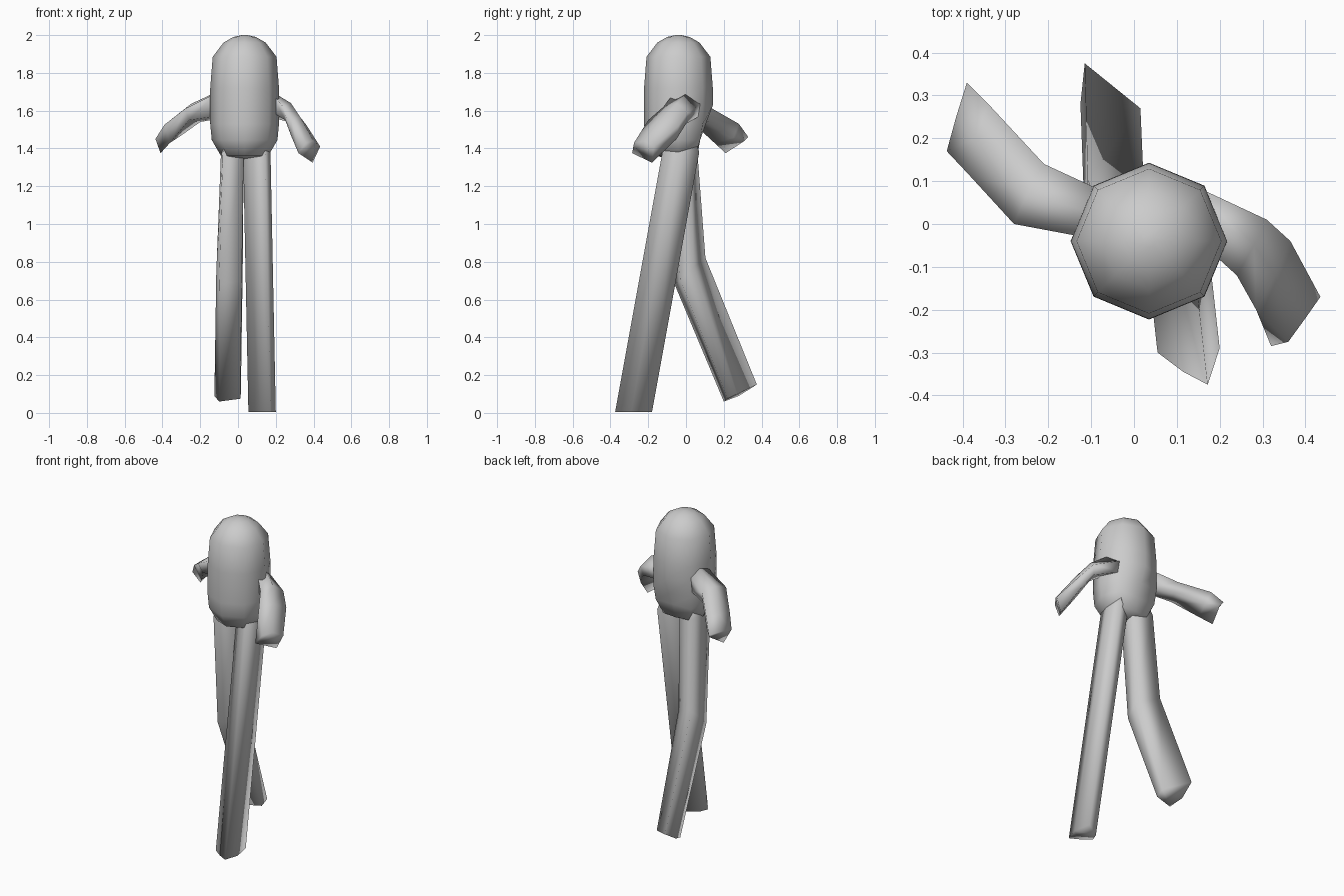
import bpy, bmesh, math
from mathutils import Vector

grey = bpy.data.materials.new("plain_grey")
grey.diffuse_color = (0.6, 0.6, 0.6, 1)


def loft(name, rings, angle=180):
    """Skin a list of equal-sized point rings and cap both ends."""
    bm = bmesh.new()
    vr = [[bm.verts.new(p) for p in r] for r in rings]
    n = len(vr[0])
    for a, b in zip(vr, vr[1:]):
        for i in range(n):
            j = (i + 1) % n
            bm.faces.new((a[i], a[j], b[j], b[i]))
    bm.faces.new(vr[0])
    bm.faces.new(vr[-1])
    bmesh.ops.recalc_face_normals(bm, faces=bm.faces)
    me = bpy.data.meshes.new(name)
    bm.to_mesh(me)
    bm.free()
    me.materials.append(grey)
    ob = bpy.data.objects.new(name, me)
    bpy.context.collection.objects.link(ob)
    bpy.ops.object.select_all(action='DESELECT')
    ob.select_set(True)
    bpy.context.view_layer.objects.active = ob
    bpy.ops.object.shade_smooth_by_angle(angle=math.radians(angle))
    return ob


def root(ring, x, y, z):
    """Shrink a ring towards a point inside the body so the limb blends in."""
    return [(x + (p[0] - x) * 0.6, y + (p[1] - y) * 0.6, z) for p in ring]


# Eight-sided capsule body, drawn in at the lower back: radius, height, back limit
profile = [(0.02, 1.345, 1), (0.125, 1.36, 0.06), (0.174, 1.445, 0.075), (0.182, 1.53, 0.105),
           (0.183, 1.63, 1), (0.182, 1.72, 1), (0.169, 1.885, 1), (0.112, 1.96, 1),
           (0.06, 1.99, 1), (0.015, 2.0, 1)]
rings = [[(0.035 + r * math.cos(k * math.pi / 4),
           min(-0.04 + r * math.sin(k * math.pi / 4), back), z) for k in range(8)]
         for r, z, back in profile]
loft("body", rings)

# Straight front leg
foot = [(0.172, -0.375), (0.115, -0.345), (0.055, -0.3), (0.075, -0.25), (0.18, -0.18), (0.2, -0.29)]
hip = [(x - 0.028, y + 0.25, 1.38) for x, y in foot]
loft("front_leg", [[(x, y, 0.005) for x, y in foot], hip, root(hip, 0.08, -0.04, 1.52)])

# Bent rear leg: hip, knee, foot
hip = [(-0.09, 0.06, 1.38), (0.03, 0.02, 1.38), (0.03, -0.08, 1.38), (-0.08, -0.13, 1.38), (-0.09, -0.03, 1.38)]
loft("rear_leg", [
    root(hip, -0.01, -0.04, 1.52), hip,
    [(-0.108, 0.103, 0.82), (0.025, 0.04, 0.77), (0.02, -0.03, 0.7), (-0.1, -0.06, 0.68), (-0.115, 0.01, 0.74)],
    [(-0.115, 0.375, 0.15), (0.015, 0.27, 0.1), (0.012, 0.22, 0.075), (-0.1, 0.2, 0.06), (-0.125, 0.28, 0.09)],
])

# Arms: shoulder, elbow, forearm, hand
loft("left_arm", [
    [(-0.08, 0.08, 1.66), (-0.11, 0.03, 1.70), (-0.12, -0.03, 1.69), (-0.12, -0.02, 1.57), (-0.08, 0.07, 1.56)],
    [(-0.21, 0.14, 1.61), (-0.25, 0.07, 1.635), (-0.28, 0.0, 1.61), (-0.26, 0.02, 1.55), (-0.2, 0.12, 1.54)],
    [(-0.34, 0.28, 1.53), (-0.37, 0.2, 1.54), (-0.39, 0.12, 1.525), (-0.36, 0.15, 1.43), (-0.32, 0.25, 1.455)],
    [(-0.39, 0.33, 1.46), (-0.415, 0.25, 1.46), (-0.437, 0.17, 1.45), (-0.41, 0.21, 1.375), (-0.38, 0.31, 1.44)],
])
loft("right_arm", [
    [(0.16, 0.08, 1.64), (0.18, 0.01, 1.70), (0.185, -0.07, 1.685), (0.185, -0.07, 1.59), (0.16, 0.07, 1.57)],
    [(0.31, 0.01, 1.59), (0.28, -0.05, 1.64), (0.24, -0.12, 1.62), (0.25, -0.1, 1.55), (0.3, 0.0, 1.53)],
    [(0.365, -0.04, 1.52), (0.33, -0.12, 1.565), (0.285, -0.2, 1.55), (0.28, -0.18, 1.47), (0.35, -0.05, 1.45)],
    [(0.435, -0.17, 1.41), (0.4, -0.22, 1.44), (0.36, -0.275, 1.43), (0.32, -0.285, 1.375), (0.395, -0.18, 1.325)],
])
